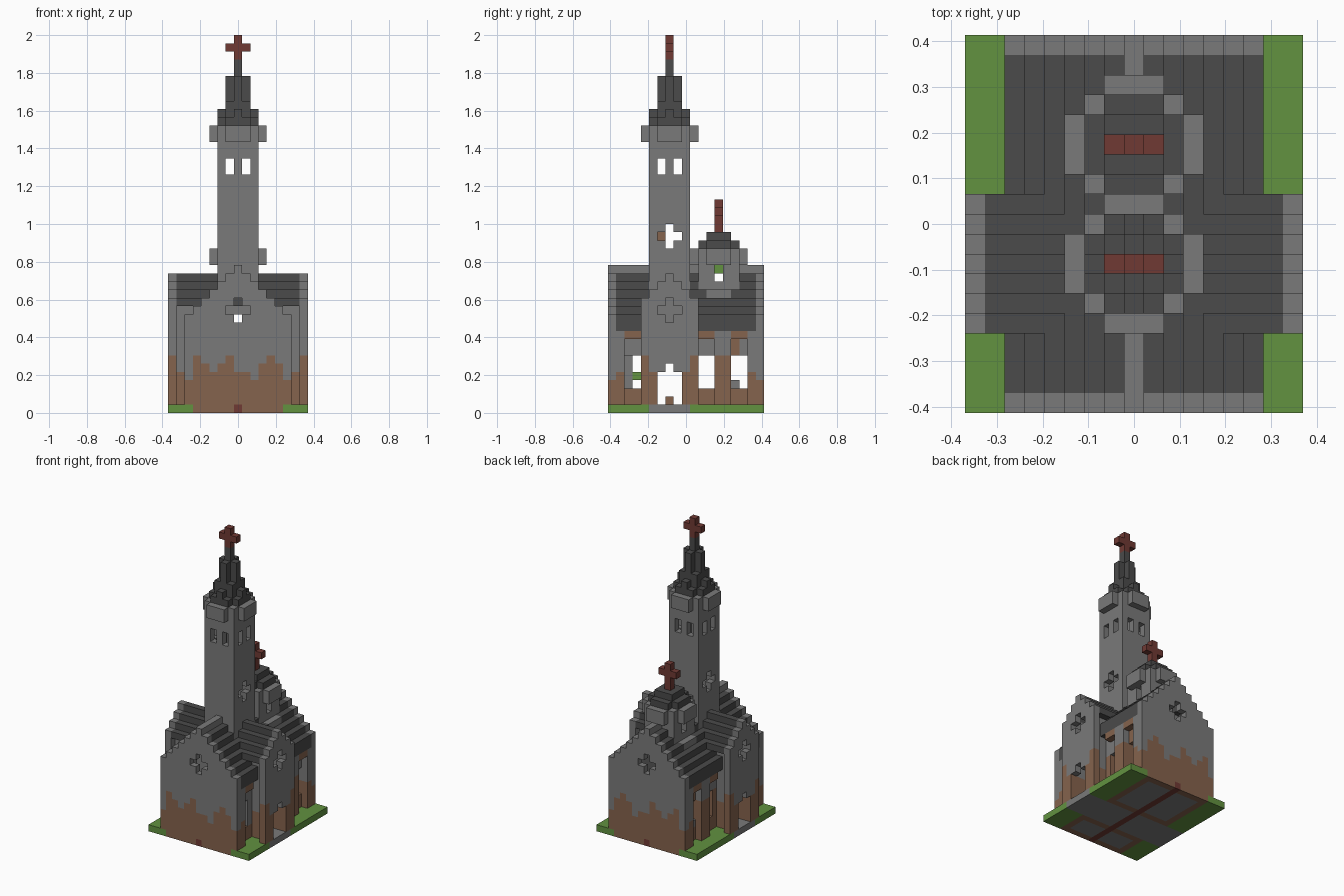
import bpy, bmesh

old = bpy.data.objects.get("Cube")
if old:
    bpy.data.objects.remove(old)

V = 2 / 46            # block size
TC, DC = -2, 4        # row of the tower and of the small turret

COLOURS = {
    "stone": (0.195, 0.195, 0.195),
    "slate": (0.069, 0.069, 0.069),
    "earth_brick": (0.235, 0.125, 0.074),
    "grass": (0.122, 0.287, 0.051),
    "red_wood": (0.162, 0.042, 0.034),
}
NAMES = list(COLOURS)
STONE, SLATE, BRICK, GRASS, RED = range(5)
mats = []
for name, rgb in COLOURS.items():
    m = bpy.data.materials.new(name)
    m.use_nodes = True
    m.diffuse_color = (*rgb, 1)
    bsdf = m.node_tree.nodes["Principled BSDF"]
    bsdf.inputs["Base Color"].default_value = (*rgb, 1)
    bsdf.inputs["Roughness"].default_value = 0.9
    mats.append(m)

grid = {}             # block -> (part, colour)


def put(part, col, xs, ys, zs):
    for x in xs:
        for y in ys:
            for z in zs:
                grid[x, y, z] = (part, col)


def carve(xs, ys, zs):
    for x in xs:
        for y in ys:
            for z in zs:
                grid.pop((x, y, z), None)


def span(a, b):
    return range(a, b + 1)


def wall(part, x, y, z0, z1, brick):
    """One column of wall, brick below a ragged line and stone above."""
    for z in span(z0, z1):
        put(part, BRICK if z < brick else STONE, [x], [y], [z])


# Ragged brick heights along the gables, the sides and the transept ends
GABLE = "4765675546764"
SIDE = "6553375555773779557"
END = "7544457"

# Ground slab with grass corners, stone floor and carpet
for x in span(-8, 8):
    for y in span(-9, 9):
        outside = y <= -5 or y >= 1
        if abs(x) >= 6 and outside:
            col = GRASS
        elif x == 0:
            col = RED
        elif abs(y) == 9 or (abs(x) == 5 and outside) or y in (-5, 1):
            col = BRICK
        else:
            col = STONE
        put("ground", col, [x], [y], [0])

# Nave gable walls with cross windows
for y in (-9, 9):
    for x in span(-6, 6):
        wall("nave_gables", x, y, 1, 17 - abs(x), int(GABLE[x + 6]))
    carve([0], [y], span(11, 13))
    carve(span(-1, 1), [y], [12])

# Nave side walls: recessed bays between piers, with lintels
BAYS = (-7, -6, 2, 3, 6, 7)
for s in (-1, 1):
    for y in span(-8, 8):
        if -4 <= y <= 0:
            continue
        h = int(SIDE[y + 9])
        wall("nave_walls", 5 * s, y, 1, 10, h)
        if y in BAYS:
            carve([5 * s], [y], span(3, 6))
            put("lintels", BRICK, [6 * s], [y], [9])
        elif y not in (-5, 1):
            wall("nave_piers", 6 * s, y, 1, 9, h)
put("nave_walls", STONE, [-5], [-7], span(3, 6))
put("nave_walls", STONE, [-5], [6], [3])
put("plant", GRASS, [-5], [-6], [4])

# Stepped nave roof with stone ridge
for x in span(-6, 6):
    for y in span(-8, 8):
        for z in (16 - abs(x), 17 - abs(x)):
            if -5 < y < 1 and z < 16 - abs(y - TC):
                continue
            put("nave_roof", STONE if z == 17 else SLATE, [x], [y], [z])

# Transept: end walls with door and cross window, side walls, roof
for s in (-1, 1):
    for y in span(-5, 1):
        wall("transept_ends", 8 * s, y, 1, 16 - abs(y - TC), int(END[y + 5]))
    carve([8 * s], span(TC - 1, TC + 1), span(1, 4))
    carve([8 * s], [TC], [5])
    carve([8 * s], [TC], span(11, 13))
    carve([8 * s], span(TC - 1, TC + 1), [12])
    for x in span(5, 7):
        for y in (-4, 0):
            wall("transept_walls", x * s, y, 1, 13, 5)
for y in span(-5, 1):
    put("transept_roof", SLATE, span(-7, 7), [y], [16 - abs(y - TC)])

# Tower shaft: hollow square with windows
carve(span(-2, 2), span(TC - 2, TC + 2), span(8, 18))
put("tower", STONE, span(-2, 2), span(TC - 2, TC + 2), span(11, 34))
carve(span(-1, 1), span(TC - 1, TC + 1), span(11, 34))
carve([0], [TC - 2, TC + 2], [11])
for a in (-1, 1):
    carve([a], [TC - 2, TC + 2], span(29, 30))
    carve([-2, 2], [TC + a], span(29, 30))
carve([-2, 2], [TC], span(20, 22))
carve([-2, 2], span(TC - 1, TC + 1), [21])
put("beam", BRICK, [0], [TC - 1], [21])
put("step", BRICK, [0], [TC], [1])

# Small turret over the nave
carve(span(-2, 2), span(DC - 2, DC + 2), span(11, 17))
put("turret", STONE, span(-2, 2), span(DC - 2, DC + 2), span(13, 19))
carve(span(-1, 1), span(DC - 1, DC + 1), span(13, 19))
carve([-2, 2], [DC], span(16, 17))
put("turret", STONE, [-3, 3], span(DC - 1, DC + 1), [14])
put("plant", GRASS, [0], [DC], [17])


def cornice(part, cy, zs):
    """Eight-sided stone ring."""
    put(part, STONE, [-3, 3], span(cy - 1, cy + 1), zs)
    put(part, STONE, span(-1, 1), [cy - 3, cy + 3], zs)
    put(part, STONE, [-2, 2], [cy - 2, cy + 2], zs)


def octagon(part, cy, zs):
    put(part, SLATE, span(-2, 2), span(cy - 1, cy + 1), zs)
    put(part, SLATE, span(-1, 1), span(cy - 2, cy + 2), zs)


def plus(part, cy, r, zs):
    put(part, SLATE, span(-r, r), [cy], zs)
    put(part, SLATE, [0], span(cy - r, cy + r), zs)


def cross(part, cy, z0, z1):
    put(part, RED, [0], [cy], span(z0, z1))
    put(part, RED, span(-1, 1), [cy], [z1 - 1])


# Tower cornice, spire and cross
cornice("tower_cornice", TC, span(33, 34))
octagon("spire", TC, [35])
plus("spire", TC, 2, [36])
put("spire", SLATE, span(-1, 1), span(TC - 1, TC + 1), span(36, 37))
plus("spire", TC, 1, span(38, 40))
put("spire", SLATE, [0], [TC], span(41, 42))
cross("tower_cross", TC, 43, 45)

# Turret cornice, cap and cross
cornice("turret_cornice", DC, span(18, 19))
octagon("turret_cap", DC, [20])
put("turret_cap", SLATE, span(-1, 1), span(DC - 1, DC + 1), [21])
cross("turret_cross", DC, 22, 25)

# Turn each part into a mesh of its exposed block faces
for part in sorted({p for p, c in grid.values()}):
    bm = bmesh.new()
    for cell, (p, col) in grid.items():
        if p != part:
            continue
        for axis in range(3):
            for s in (-1, 1):
                near = list(cell)
                near[axis] += s
                if tuple(near) in grid:
                    continue
                u, w = (axis + 1) % 3, (axis + 2) % 3
                corners = []
                for a, b in ((-s, -1), (s, -1), (s, 1), (-s, 1)):
                    q = [float(c) for c in cell]
                    q[axis] += s / 2
                    q[u] += a / 2
                    q[w] += b / 2
                    q[2] += 0.5
                    corners.append(bm.verts.new([c * V for c in q]))
                bm.faces.new(corners).material_index = col
    bmesh.ops.remove_doubles(bm, verts=bm.verts, dist=V / 100)
    bmesh.ops.dissolve_limit(bm, angle_limit=0.01, verts=bm.verts,
                             edges=bm.edges, delimit={"MATERIAL"})
    mesh = bpy.data.meshes.new(part)
    for m in mats:
        mesh.materials.append(m)
    bm.to_mesh(mesh)
    bm.free()
    bpy.context.collection.objects.link(bpy.data.objects.new(part, mesh))
